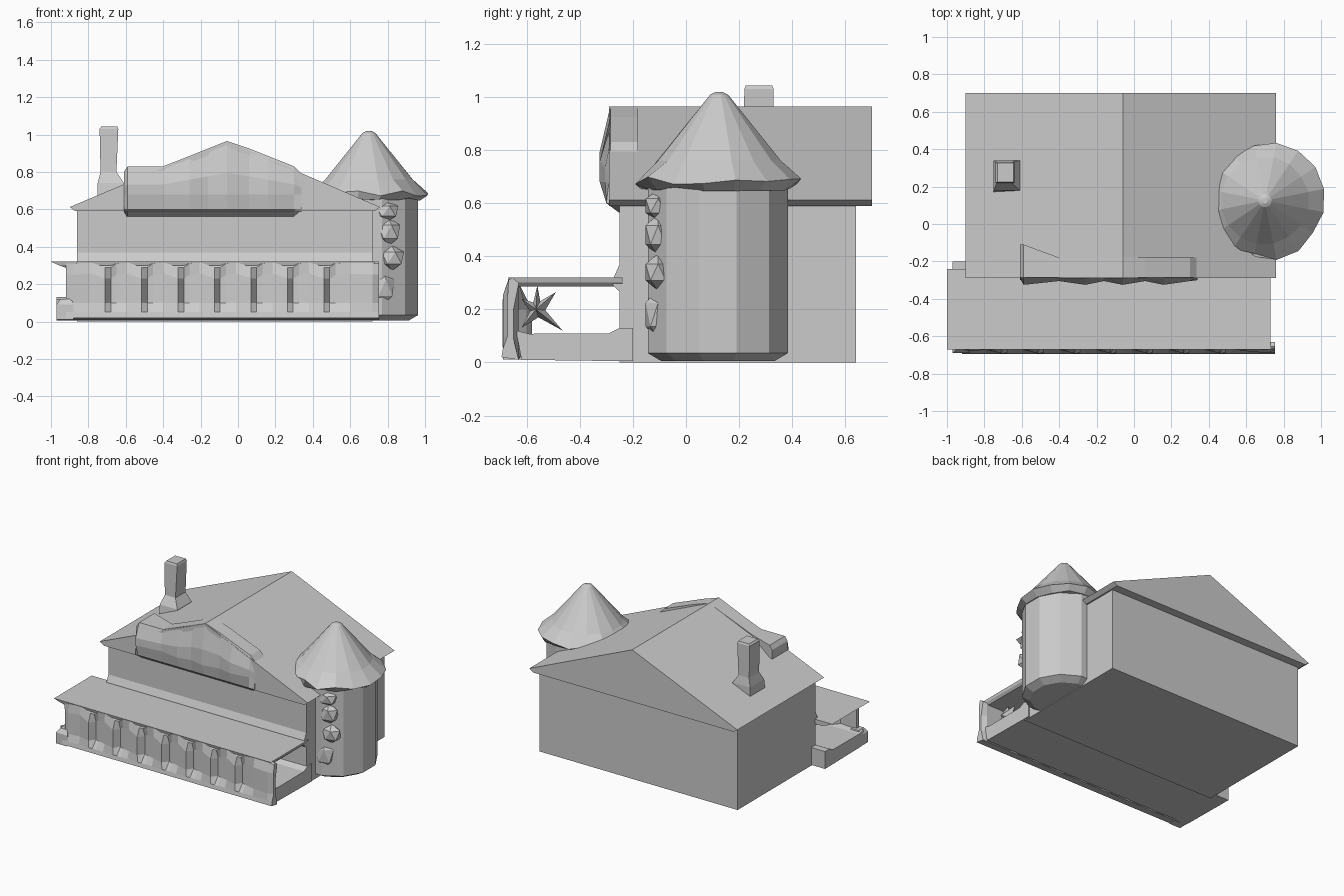
import bpy, bmesh, math, random

if "Cube" in bpy.data.objects:
    bpy.data.objects.remove(bpy.data.objects["Cube"])
random.seed(4)


def finish(name, bm):
    bmesh.ops.recalc_face_normals(bm, faces=bm.faces)
    me = bpy.data.meshes.new(name)
    bm.to_mesh(me)
    bm.free()
    ob = bpy.data.objects.new(name, me)
    bpy.context.collection.objects.link(ob)
    return ob


def loft(name, rings):
    """Skin a list of equally long point rings and cap both ends."""
    bm = bmesh.new()
    vs = [[bm.verts.new(p) for p in r] for r in rings]
    n = len(vs[0])
    for a, b in zip(vs, vs[1:]):
        for i in range(n):
            j = (i + 1) % n
            bm.faces.new((a[i], a[j], b[j], b[i]))
    bm.faces.new(vs[0])
    bm.faces.new(vs[-1])
    return finish(name, bm)


def rect(x0, x1, y0, y1, z):
    return [(x0, y0, z), (x1, y0, z), (x1, y1, z), (x0, y1, z)]


def circle(cx, cy, r, z, n, jr=0, jz=0):
    pts = []
    for i in range(n):
        a = 2 * math.pi * (i + 0.5) / n
        rr = r + random.uniform(-jr, jr)
        pts.append((cx + rr * math.cos(a), cy + rr * math.sin(a),
                    z + random.uniform(-jz, jz)))
    return pts


# House walls
loft("house_walls", [rect(-.86, .72, -.25, .64, 0), rect(-.86, .72, -.25, .64, .61)])

# Gabled main roof with thin eaves
gable = [(-.87, .59), (.73, .59), (.76, .612), (-.06, .965), (-.90, .612)]
loft("main_roof", [[(x, y, z) for x, z in gable] for y in (-.29, .70)])

# Bulging front gable that rises out of the roof slope
tops = [(-.61, .80), (-.59, .83), (-.40, .83), (-.26, .885), (-.16, .925), (-.06, .965),
        (.06, .925), (.16, .885), (.30, .83), (.34, .79)]
rings = []
for k, (x, t) in enumerate(tops):
    end = k in (0, len(tops) - 1)
    b = -.29 if end else (-.325 if k % 2 else -.305)
    low = .585 if end else .548
    back = -.11 if k < 2 else -.18
    rings.append([(x, back, t), (x, -.285, t), (x, b, t * .45 + .36),
                  (x, b, .68), (x, -.30, .60), (x, -.23, low), (x, back, low)])
loft("front_gable", rings)

# Chimney with flared foot
loft("chimney", [rect(-.75, -.59, .17, .34, .66), rect(-.75, -.61, .18, .34, .74),
                 rect(-.735, -.65, .215, .33, .80), rect(-.74, -.64, .22, .33, 1.03),
                 rect(-.73, -.645, .225, .325, 1.043)])

# Round corner tower
loft("tower_wall", [circle(.70, .12, .22, .005, 12), circle(.70, .12, .273, .035, 12),
                    circle(.70, .12, .273, .66, 12)])

# Pointed tower roof with ragged eave
loft("tower_roof", [circle(.70, .125, .25, .65, 16), circle(.70, .125, .29, .655, 16, .02, .01),
                    circle(.70, .125, .30, .685, 16, .025, .015),
                    circle(.70, .125, .235, .76, 16, .004),
                    circle(.70, .125, .035, 1.008, 16), circle(.70, .125, .015, 1.018, 16)])


# Rough stonework up the front of the tower
def stone(name, x, y, z, rx, ry, rz):
    bm = bmesh.new()
    bmesh.ops.create_icosphere(bm, subdivisions=1, radius=1)
    for v in bm.verts:
        v.co = (x + v.co.x * rx, y + v.co.y * ry, z + v.co.z * rz)
    finish(name, bm)


for i, (x, z, h) in enumerate([(.77, .18, .10), (.82, .34, .07), (.80, .48, .08), (.79, .59, .06)]):
    stone(f"tower_stone_{i}", x, -.105, z, .075, .055, h)

# Porch floor
floor = [(-.62, .01), (-.25, .005), (-.20, .005), (-.20, .13), (-.25, .13), (-.29, .11),
         (-.59, .108), (-.64, .12)]
loft("porch_floor", [[(x, y, z) for y, z in floor] for x in (-.97, .73)])

# Porch roof
loft("porch_roof", [rect(-.92, .71, -.655, -.24, .287), rect(-.96, .725, -.665, -.24, .302),
                    rect(-1, .73, -.67, -.24, .32)])

# Trim where the porch roof meets the wall
trim = [(-.24, .27), (-.255, .27), (-.275, .29), (-.27, .325), (-.25, .37), (-.24, .37)]
loft("porch_wall_trim", [[(x, y, z) for y, z in trim] for x in (-.86, .72)])


# Porch arcade: repeated bays of sharp column, arch recess and slope
def bay_section(x, front, inner, top, low=.02):
    prof = [(inner, .09), (inner, .20), (-.63, .30), (-.655, .32), (-.668, top),
            (front, top - .06), (front, .10), (-.69, .05), (-.695, low), (-.63, .01)]
    return [(x, y, z) for y, z in prof]


sections = [bay_section(-.92, -.66, -.63, .31), bay_section(-.88, -.68, -.63, .31)]
for k in range(7):
    x = -.70 + k * .195
    sections += [bay_section(x - .09, -.672, -.635, .318), bay_section(x - .01, -.692, -.58, .29),
                 bay_section(x + .02, -.648, -.60, .29), bay_section(x + .05, -.66, -.635, .31)]
sections += [bay_section(.60, -.68, -.63, .315), bay_section(.72, -.69, -.63, .312),
             bay_section(.755, -.672, -.65, .31)]
loft("porch_arcade", sections)

# Low step at the left end of the porch
loft("porch_step", [rect(-.97, -.88, -.69, -.60, .012), rect(-.97, -.88, -.69, -.60, .09),
                    rect(-.95, -.89, -.67, -.61, .12)])

# Star-shaped ornament inside the right end of the porch
bm = bmesh.new()
tip_angles = [(-.465, .12), (-.49, .265), (-.56, .29), (-.62, .24), (-.62, .13)]
core = bm.verts.new((.66, -.565, .20))
base = bm.verts.new((.56, -.565, .20))
outline = []
for i, (y, z) in enumerate(tip_angles):
    y2, z2 = tip_angles[(i + 1) % 5]
    outline.append(bm.verts.new((.60, y, z)))
    outline.append(bm.verts.new((.60, -.565 * .6 + (y + y2) * .2, .2 * .6 + (z + z2) * .2)))
for i in range(10):
    a, b = outline[i], outline[(i + 1) % 10]
    bm.faces.new((core, a, b))
    bm.faces.new((base, b, a))
finish("porch_star_ornament", bm)
